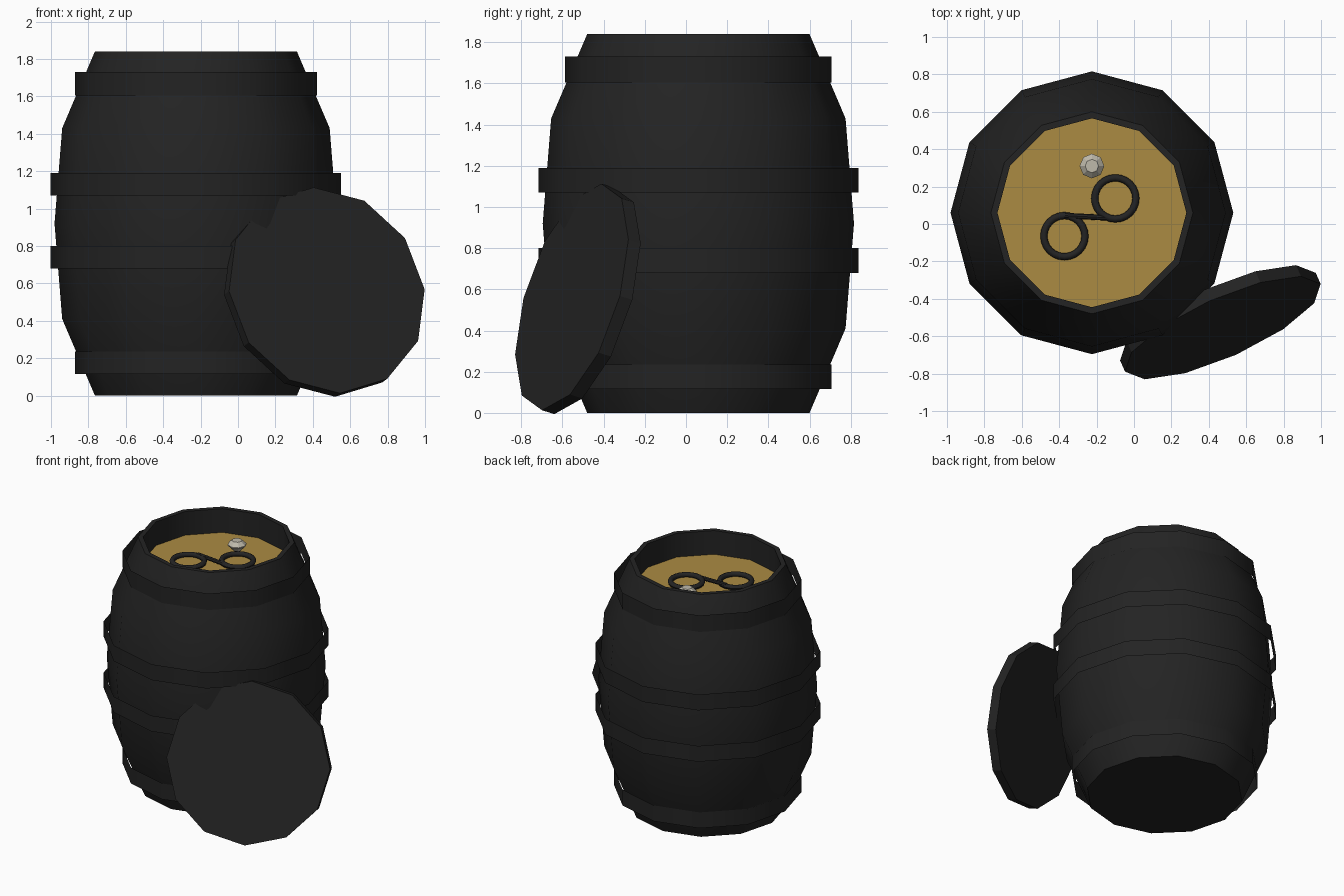
import bpy, bmesh, math
from mathutils import Vector, Matrix

if "Cube" in bpy.data.objects:
    bpy.data.objects.remove(bpy.data.objects["Cube"])

CX, CY = -0.225, 0.06      # barrel axis
SIDES = 12


def material(name, rgb):
    m = bpy.data.materials.new(name)
    m.diffuse_color = (*rgb, 1)
    m.use_nodes = True
    m.node_tree.nodes["Principled BSDF"].inputs["Base Color"].default_value = m.diffuse_color
    return m


BLACK = material("charcoal black", (0.017, 0.017, 0.017))
GOLD = material("old gold", (0.41, 0.26, 0.055))
SILVER = material("pale silver", (0.52, 0.49, 0.41))


def finish(name, bm, mat, smooth=None, fix=True):
    if fix:
        bmesh.ops.recalc_face_normals(bm, faces=bm.faces)
    mesh = bpy.data.meshes.new(name)
    bm.to_mesh(mesh)
    bm.free()
    mesh.materials.append(mat)
    ob = bpy.data.objects.new(name, mesh)
    bpy.context.collection.objects.link(ob)
    if smooth:
        bpy.ops.object.select_all(action='DESELECT')
        bpy.context.view_layer.objects.active = ob
        ob.select_set(True)
        bpy.ops.object.shade_smooth_by_angle(angle=math.radians(smooth))
    return ob


def lathe(name, profile, mat, sides=SIDES, center=(CX, CY), smooth=None,
          cap_start=False, cap_end=False):
    """Turn a (radius, height) profile around a vertical axis."""
    bm = bmesh.new()
    rings = []
    for r, z in profile:
        rings.append([bm.verts.new((center[0] + r * math.cos(math.tau * i / sides),
                                    center[1] + r * math.sin(math.tau * i / sides), z))
                      for i in range(sides)])
    for a, b in zip(rings, rings[1:]):
        for i in range(sides):
            j = (i + 1) % sides
            bm.faces.new((a[i], a[j], b[j], b[i]))
    if cap_start:
        bm.faces.new(rings[0][::-1])
    if cap_end:
        bm.faces.new(rings[-1])
    return finish(name, bm, mat, smooth, fix=False)


# Barrel body: bulged staves, top rim and inner wall
lathe("barrel_body",
      [(0.54, 0), (0.715, 0.41), (0.756, 0.92), (0.715, 1.43), (0.54, 1.84),
       (0.505, 1.84), (0.505, 1.62)], BLACK, smooth=35, cap_start=True)

# Thin hoops standing slightly off the staves
for i, (r, z0, z1) in enumerate([(0.647, 0.115, 0.235), (0.777, 0.68, 0.80),
                                 (0.777, 1.07, 1.19), (0.647, 1.605, 1.73)]):
    lathe(f"hoop_{i + 1}", [(r, z0), (r, z1)], BLACK, smooth=35)

# Gold filling below the rim
lathe("gold_filling", [(0.505, 1.66)], GOLD, cap_end=True)

# Spectacles lying on the gold: two rings and a bridge bar
SPEC_Z = 1.685
for i, (x, y) in enumerate([(-0.372, -0.065), (-0.10, 0.137)]):
    major, minor, seg = 0.11, 0.019, 8
    prof = [(major + minor * math.cos(-math.tau * k / seg),
             SPEC_Z - minor * math.sin(-math.tau * k / seg)) for k in range(seg + 1)]
    lathe(f"spectacle_ring_{i + 1}", prof[::-1], BLACK, sides=24, center=(x, y), smooth=50)

a, b = Vector((-0.37, 0.045, SPEC_Z + 0.01)), Vector((-0.08, 0.03, SPEC_Z))
bm = bmesh.new()
rot = (b - a).to_track_quat('Z', 'Y').to_matrix().to_4x4()
bmesh.ops.create_cone(bm, cap_ends=True, segments=8, radius1=0.015, radius2=0.015,
                      depth=(b - a).length, matrix=Matrix.Translation((a + b) / 2) @ rot)
finish("spectacle_bridge", bm, BLACK)

# Cut gem
lathe("gem", [(0.015, 1.655), (0.066, 1.705), (0.066, 1.712), (0.036, 1.74)], SILVER,
      sides=8, center=(CX, 0.31), cap_start=True, cap_end=True)

# Lid leaning against the barrel
n = Vector((0.39, -0.876, 0.28)).normalized()
up = Vector((-0.075, 0.155, 0.547))
up = (up - n * up.dot(n)).normalized()
side = up.cross(n)
T = 0.068
mid = Vector((0.475, -0.555, 0.563)) - n * T / 2
frame = Matrix((side, up, n)).transposed().to_4x4()
bm = bmesh.new()
bmesh.ops.create_cone(bm, cap_ends=True, segments=SIDES, radius1=0.573, radius2=0.573,
                      depth=T, matrix=Matrix.Translation(mid) @ frame)
finish("leaning_lid", bm, BLACK)
